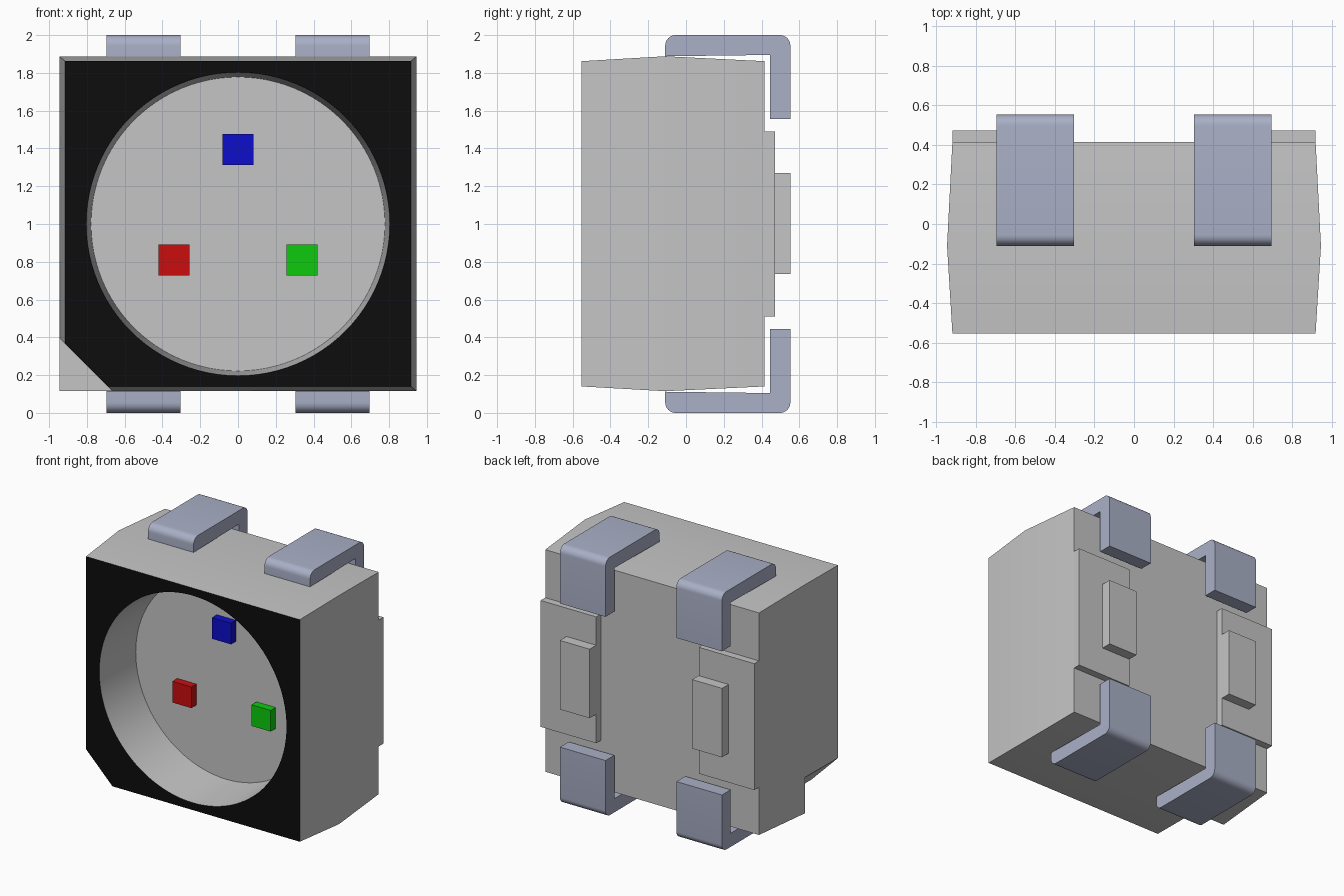
import bpy, bmesh, math
from mathutils import Matrix

cube = bpy.data.objects.get("Cube")
if cube:
    bpy.data.objects.remove(cube, do_unlink=True)


def material(name, r, g, b):
    m = bpy.data.materials.new(name)
    m.use_nodes = True
    m.diffuse_color = (r, g, b, 1)
    m.node_tree.nodes["Principled BSDF"].inputs["Base Color"].default_value = (r, g, b, 1)
    return m


GRAY = material("light_gray_plastic", 0.56, 0.56, 0.56)
BLACK = material("black_face", 0.004, 0.004, 0.004)
METAL = material("bluish_metal", 0.40, 0.434, 0.57)
RED = material("red", 0.60, 0.004, 0.004)
GREEN = material("green", 0.004, 0.60, 0.004)
BLUE = material("blue", 0.004, 0.004, 0.60)

FRONT, RIDGE, BACK, END = -0.5525, -0.11, 0.415, 0.5525


def finish(name, bm, *mats):
    bmesh.ops.recalc_face_normals(bm, faces=bm.faces[:])
    mesh = bpy.data.meshes.new(name)
    bm.to_mesh(mesh)
    bm.free()
    for m in mats:
        mesh.materials.append(m)
    ob = bpy.data.objects.new(name, mesh)
    bpy.context.collection.objects.link(ob)
    return ob


def loft(name, rings, *mats):
    """Skin a list of equal-length point rings and cap both ends."""
    bm = bmesh.new()
    loops = [[bm.verts.new(p) for p in ring] for ring in rings]
    n = len(loops[0])
    for a, b in zip(loops, loops[1:]):
        for i in range(n):
            j = (i + 1) % n
            bm.faces.new((a[i], a[j], b[j], b[i]))
    bm.faces.new(loops[0])
    bm.faces.new(loops[-1])
    return finish(name, bm, *mats)


def box(name, x0, x1, y0, y1, z0, z1, mat):
    return loft(name, [[(x0, y, z0), (x1, y, z0), (x1, y, z1), (x0, y, z1)]
                       for y in (y0, y1)], mat)


def smooth(ob, degrees=30):
    bpy.ops.object.select_all(action='DESELECT')
    ob.select_set(True)
    bpy.context.view_layer.objects.active = ob
    bpy.ops.object.shade_smooth_by_angle(angle=math.radians(degrees))


def cut(ob, cutter):
    mod = ob.modifiers.new("cut", 'BOOLEAN')
    mod.operation, mod.solver, mod.object = 'DIFFERENCE', 'EXACT', cutter
    bpy.context.view_layer.objects.active = ob
    bpy.ops.object.modifier_apply(modifier=mod.name)
    bpy.data.objects.remove(cutter, do_unlink=True)


# Housing: drafted block, widest at the ridge
def section(y, hx, z0, z1):
    return [(-hx, y, z0), (hx, y, z0), (hx, y, z1), (-hx, y, z1)]


body = loft("housing", [section(FRONT, 0.917, 0.14, 1.862),
                        section(RIDGE, 0.944, 0.115, 1.888),
                        section(BACK, 0.917, 0.14, 1.862)], GRAY, BLACK)

# Corner notch in front of the ridge
cut(body, loft("notch_cutter", [[(-1.2, y, 0.65), (-0.45, y, -0.1), (-1.2, y, -0.1)]
                                for y in (-1.0, RIDGE)], GRAY))

# Round tapered cavity
FLOOR = -0.142


def circle(y, r, n=96):
    return [(r * math.cos(2 * math.pi * i / n), y, 1 + r * math.sin(2 * math.pi * i / n))
            for i in range(n)]


slope = (0.803 - 0.778) / (FLOOR - FRONT)
cut(body, loft("cavity_cutter", [circle(FRONT - 0.1, 0.803 + 0.1 * slope),
                                 circle(FLOOR, 0.778)], GRAY))

# Black front face, everything else gray
for f in body.data.polygons:
    f.material_index = int(f.center.y < FRONT + 0.001 and f.normal.y < -0.9)
smooth(body)

# Light chips on the cavity floor
for name, x, z, mat in (("red_chip", -0.34, 0.81, RED),
                        ("green_chip", 0.34, 0.81, GREEN),
                        ("blue_chip", 0.0, 1.395, BLUE)):
    h = 0.082
    box(name, x - h, x + h, FLOOR - 0.06, FLOOR + 0.005, z - h, z + h, mat)

# Stepped pads on the back
for side, s in (("left", 1), ("right", -1)):
    xs = sorted((s * 0.44, s * 0.917))
    box(side + "_back_plate", *xs, BACK - 0.005, 0.472, 0.51, 1.49, GRAY)
    xs = sorted((s * 0.44, s * 0.695))
    box(side + "_back_pad", *xs, 0.467, END, 0.735, 1.27, GRAY)


# Bent metal leads
def arc(cy, cz, r, a0, a1, n=8):
    return [(cy + r * math.cos(math.radians(a0 + (a1 - a0) * i / n)),
             cz + r * math.sin(math.radians(a0 + (a1 - a0) * i / n))) for i in range(n + 1)]


R = 0.055
lead_profile = ([(RIDGE, 1.888), (0.445, 1.895), (0.445, 1.557), (END, 1.557)]
                + arc(END - R, 2 - R, R, 0, 90) + arc(RIDGE + R, 2 - R, R, 90, 180))
for side, s in (("left", 1), ("right", -1)):
    for level in ("upper", "lower"):
        ring = [(y, z if level == "upper" else 2 - z) for y, z in lead_profile]
        lead = loft(f"{level}_{side}_lead",
                    [[(s * x, y, z) for y, z in ring] for x in (0.304, 0.695)], METAL)
        smooth(lead)
